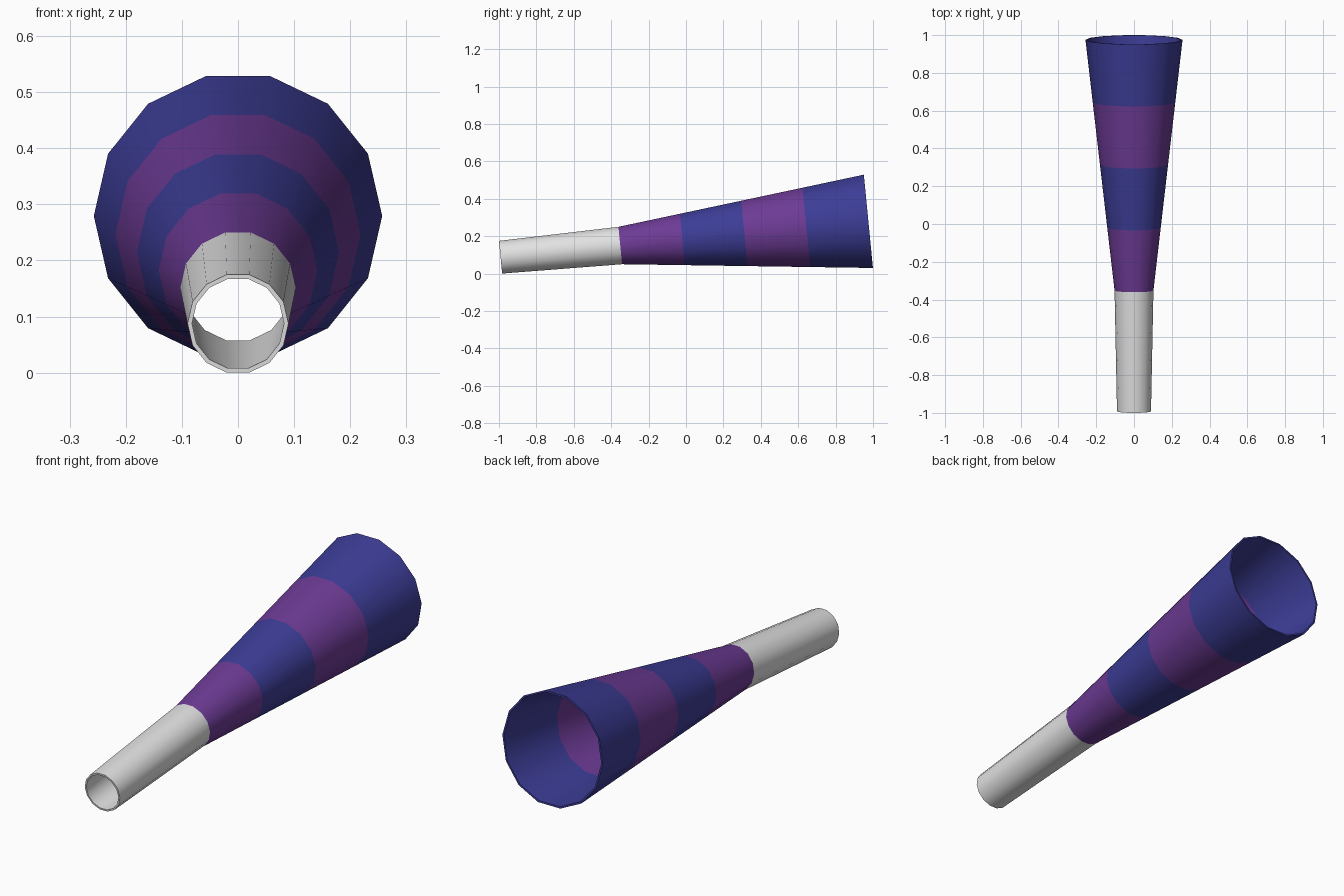
import bpy, bmesh, math
from mathutils import Matrix

if "Cube" in bpy.data.objects:
    bpy.data.objects.remove(bpy.data.objects["Cube"])

SIDES = 14
TILT = math.radians(5.57)
WALL = 0.008
LENGTH = 1.976          # along the axis
JOINT = 0.643           # where the mouthpiece meets the horn
R_TIP, R_JOINT, R_BELL = 0.090, 0.103, 0.257
BANDS = 4


def material(name, rgb):
    m = bpy.data.materials.new(name)
    m.diffuse_color = (*rgb, 1)
    m.use_nodes = True
    m.node_tree.nodes["Principled BSDF"].inputs["Base Color"].default_value = m.diffuse_color
    return m


grey = material("light_grey", (0.76, 0.76, 0.76))
purple = material("purple", (0.152, 0.043, 0.30))
blue = material("dark_blue", (0.046, 0.046, 0.31))

# lay the axis along y, tipped up toward the bell, tip resting on the ground
PLACE = (Matrix.Translation((0, -0.9915, 0.0875))
         @ Matrix.Rotation(TILT, 4, 'X'))


def tube(name, stations, mats):
    """Hollow 14-sided tube; each stretch between stations takes the next material."""
    bm = bmesh.new()
    profile = stations + [(s, r - WALL) for s, r in reversed(stations)]
    rings = []
    for s, r in profile:
        angles = [2 * math.pi * k / SIDES for k in range(SIDES)]
        rings.append([bm.verts.new(PLACE @ Matrix.Translation(
            (r * math.cos(a), s, r * math.sin(a))).translation) for a in angles])
    n = len(profile)
    for i in range(n):
        a, b = rings[i], rings[(i + 1) % n]
        last = len(stations) - 2
        seg = min(i, last) if i <= last + 1 else max(n - 2 - i, 0)
        for k in range(SIDES):
            j = (k + 1) % SIDES
            f = bm.faces.new((a[k], a[j], b[j], b[k]))
            f.material_index = seg % len(mats)
    bmesh.ops.recalc_face_normals(bm, faces=bm.faces)
    me = bpy.data.meshes.new(name)
    bm.to_mesh(me)
    bm.free()
    for m in mats:
        me.materials.append(m)
    ob = bpy.data.objects.new(name, me)
    bpy.context.collection.objects.link(ob)
    bpy.ops.object.select_all(action='DESELECT')
    bpy.context.view_layer.objects.active = ob
    ob.select_set(True)
    bpy.ops.object.shade_smooth_by_angle(angle=math.radians(30))
    return ob


# mouthpiece pipe
tube("mouthpiece", [(0, R_TIP), (JOINT, R_JOINT)], [grey])

# flared horn with alternating stripes
horn = [(JOINT + (LENGTH - JOINT) * i / BANDS,
         R_JOINT + (R_BELL - R_JOINT) * i / BANDS) for i in range(BANDS + 1)]
tube("striped_horn", horn, [purple, blue])
